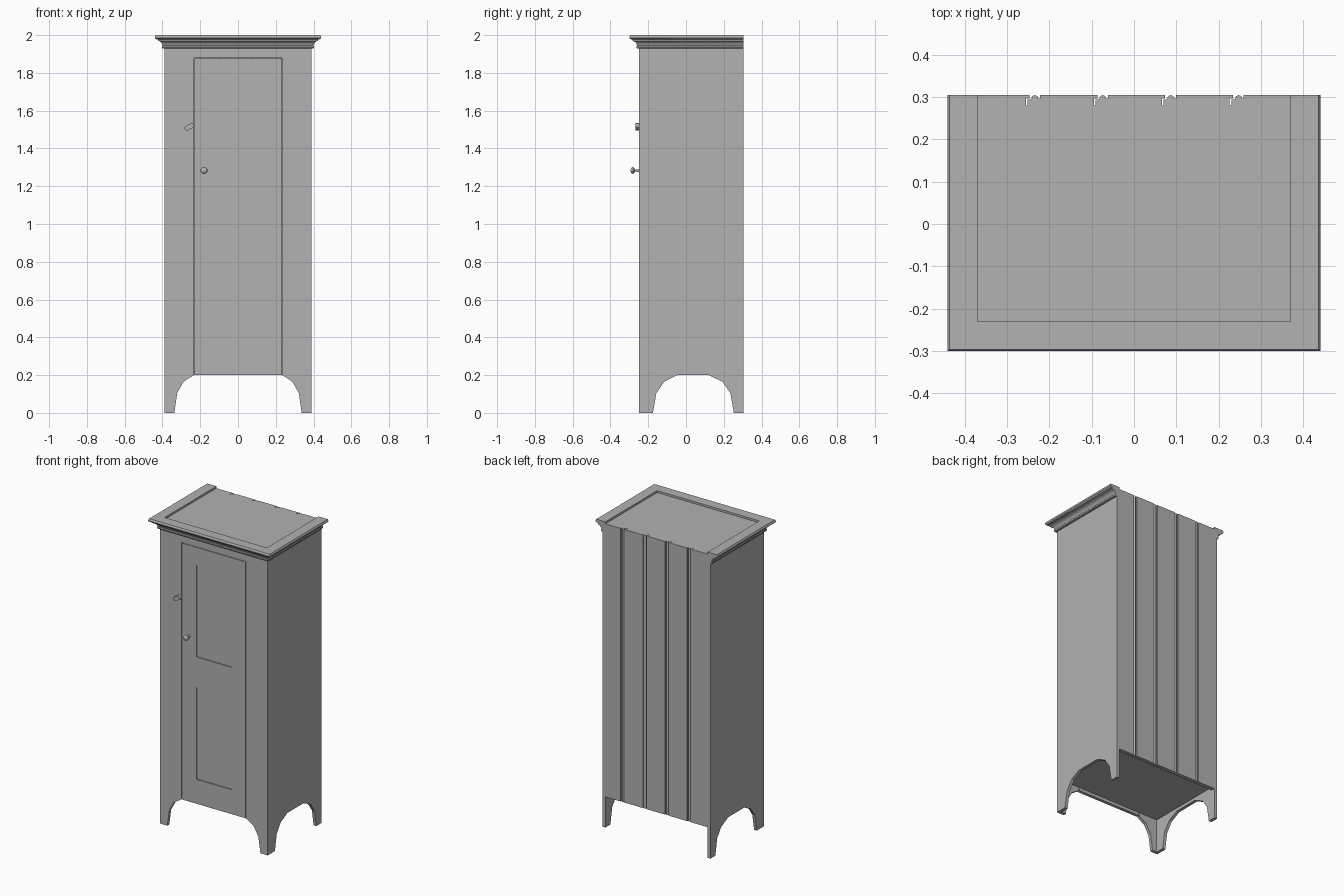
import bpy, bmesh, math
from mathutils import Vector

old = bpy.data.objects.get("Cube")
if old:
    bpy.data.objects.remove(old, do_unlink=True)

# Single painted finish
paint = bpy.data.materials.new("grey_paint")
paint.use_nodes = True
GREY = (0.445, 0.445, 0.445, 1)
paint.diffuse_color = GREY
paint.node_tree.nodes["Principled BSDF"].inputs["Base Color"].default_value = GREY


def finish(name, bm):
    bmesh.ops.recalc_face_normals(bm, faces=bm.faces)
    mesh = bpy.data.meshes.new(name)
    bm.to_mesh(mesh)
    bm.free()
    mesh.materials.append(paint)
    ob = bpy.data.objects.new(name, mesh)
    bpy.context.collection.objects.link(ob)
    return ob


def prism(name, pts, axis, lo, hi):
    """Extrude a 2D outline along an axis; the outline uses the other two axes in order."""
    def place(p, d):
        c = list(p)
        c.insert(axis, d)
        return c
    bm = bmesh.new()
    face = bm.faces.new([bm.verts.new(place(p, lo)) for p in pts])
    ext = bmesh.ops.extrude_face_region(bm, geom=[face])
    move = Vector(place((0, 0), hi - lo))
    bmesh.ops.translate(bm, vec=move, verts=[v for v in ext["geom"] if isinstance(v, bmesh.types.BMVert)])
    return finish(name, bm)


def box(name, x, y, z):
    return prism(name, [(x[0], y[0]), (x[1], y[0]), (x[1], y[1]), (x[0], y[1])], 2, *z)


def smooth(ob, angle):
    bpy.ops.object.select_all(action="DESELECT")
    ob.select_set(True)
    bpy.context.view_layer.objects.active = ob
    bpy.ops.object.shade_smooth_by_angle(angle=math.radians(angle))


W, FRONT, BACK, T = 0.39, -0.25, 0.305, 0.02
BODY_TOP, ARCH, LID = 1.93, 0.2, 1.987

# Face frame: two stiles with bracket feet and a top rail around the door opening
half = [(W, BODY_TOP), (W, 0), (0.337, 0), (0.322, 0.105), (0.288, 0.165),
        (0.234, ARCH), (0.234, 1.88)]
prism("face_frame", half + [(-x, z) for x, z in reversed(half)], 1, FRONT, FRONT + T)

# Sides with an arched cut between the feet
side = [(FRONT + T, 0), (-0.175, 0), (-0.157, 0.105), (-0.115, 0.165), (-0.045, ARCH),
        (0.12, ARCH), (0.193, 0.165), (0.235, 0.105), (0.253, 0),
        (BACK, 0), (BACK, BODY_TOP), (FRONT + T, BODY_TOP)]
for name, x in (("left_side", W - T), ("right_side", -W)):
    prism(name, side, 0, x, x + T)

# Floor and lid boards
inner_x, inner_y = (T - W, W - T), (FRONT + T, 0.28)
box("floor_board", inner_x, inner_y, (0.22, 0.24))
box("lid_board", inner_x, (FRONT + T, 0.28), (LID - T, LID))

# Door with two sunken panels
door = box("door", (-0.231, 0.231), (FRONT, FRONT + T), (ARCH, 1.877))
cutters = [box("panel_cutter", (-0.127, 0.127), (FRONT - 0.05, FRONT + 0.006), z)
           for z in ((0.36, 0.96), (1.16, 1.76))]
for c in cutters:
    mod = door.modifiers.new("sunken_panel", "BOOLEAN")
    mod.operation = "DIFFERENCE"
    mod.solver = "EXACT"
    mod.object = c
bpy.context.view_layer.objects.active = door
door.select_set(True)
for mod in list(door.modifiers):
    bpy.ops.object.modifier_apply(modifier=mod.name)
for c in cutters:
    bpy.data.objects.remove(c, do_unlink=True)

# Lapped back boards, each with a rounded bead along one edge
seams = [-0.253 + 0.1603 * i for i in range(4)]
IN, LAP = 0.28, 0.296
for i in range(5):
    if i == 0:
        pts = [(inner_x[0], IN), (inner_x[0], BACK)]
    else:
        s = seams[i - 1]
        r = 0.008
        bead = [(s + 0.019 - r * math.cos(a), LAP + r * math.sin(a))
                for a in (math.pi * k / 8 for k in range(9))]
        pts = [(s + 0.002, IN), (s + 0.002, LAP - 0.002), (s + 0.011, LAP - 0.002)]
        pts += bead + [(s + 0.031, LAP), (s + 0.031, BACK)]
    if i == 4:
        pts += [(inner_x[1], BACK), (inner_x[1], IN)]
    else:
        s = seams[i]
        pts += [(s + 0.006, BACK), (s + 0.006, LAP), (s - 0.002, LAP), (s - 0.002, IN)]
    smooth(prism("back_board_%d" % (i + 1), pts, 2, ARCH, LID), 30)

# Crown moulding: a profile (outward offset, height) mitred round the front and sides
crown = [(-T, BODY_TOP), (0.009, BODY_TOP), (0.012, 1.934), (0.012, 1.942), (0.009, 1.946),
         (0.012, 1.953), (0.016, 1.96), (0.023, 1.966), (0.033, 1.97), (0.033, 1.976),
         (0.044, 1.979), (0.05, 1.985), (0.05, 1.992), (0.046, 2.0), (-T, 2.0)]
bm = bmesh.new()
rails = []
for o, z in crown:
    x, y = W + o, FRONT - o
    rails.append([bm.verts.new(p) for p in ((-x, BACK, z), (-x, y, z), (x, y, z), (x, BACK, z))])
for a, b in zip(rails, rails[1:] + rails[:1]):
    for k in range(3):
        bm.faces.new((a[k], a[k + 1], b[k + 1], b[k]))
for end in (0, 3):
    bm.faces.new([r[end] for r in rails])
smooth(finish("crown_moulding", bm), 25)

# Turned door knob
bm = bmesh.new()
turning = [(0.009, 0.0), (0.007, 0.004), (0.005, 0.012), (0.006, 0.02), (0.014, 0.025),
           (0.018, 0.031), (0.016, 0.037), (0.009, 0.042), (0.0, 0.043)]
prof = [bm.verts.new((-0.18 + r, FRONT - d, 1.283)) for r, d in turning]
edges = [bm.edges.new(pair) for pair in zip(prof, prof[1:])]
bmesh.ops.spin(bm, geom=prof + edges, cent=(-0.18, 0, 1.283), axis=(0, 1, 0),
               angle=math.tau, steps=20)
bmesh.ops.remove_doubles(bm, verts=bm.verts, dist=0.0001)
smooth(finish("door_knob", bm), 50)

# Tilted turn button that holds the door shut
tilt = math.radians(28)
pts = []
for k in range(18):
    a = math.tau * k / 18 + math.pi / 18
    u = 0.013 * math.cos(a) + math.copysign(0.014, math.cos(a))
    v = 0.013 * math.sin(a)
    pts.append((-0.258 + u * math.cos(tilt) - v * math.sin(tilt),
                1.514 + u * math.sin(tilt) + v * math.cos(tilt)))
smooth(prism("turn_button", pts, 1, FRONT - 0.018, FRONT), 30)
